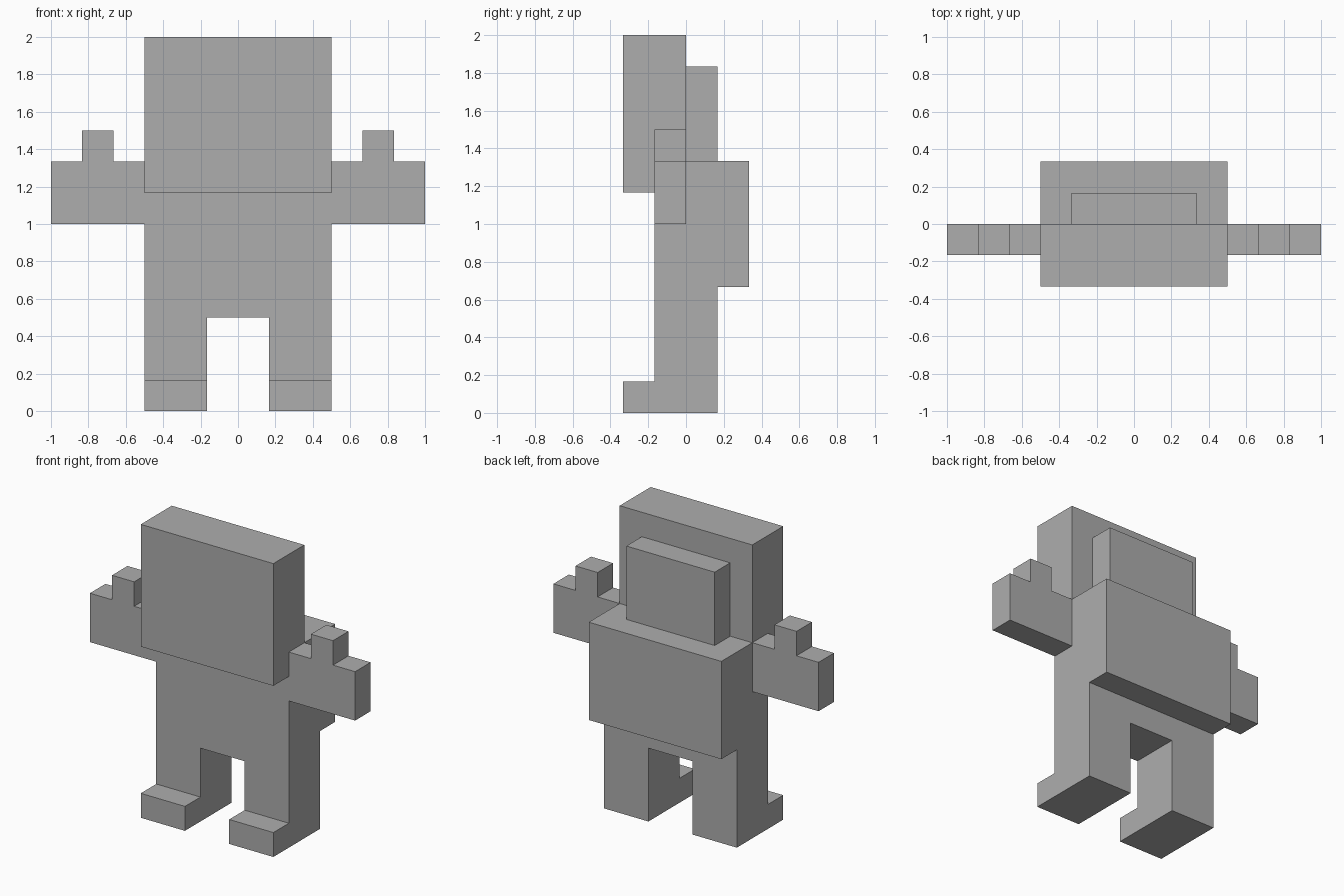
import bpy
import bmesh

cube = bpy.data.objects.get("Cube")
if cube:
    bpy.data.objects.remove(cube, do_unlink=True)

U = 1 / 6  # block size of the figure

grey = bpy.data.materials.new("plain grey")
grey.use_nodes = True
colour = (0.42, 0.42, 0.42, 1)
grey.diffuse_color = colour
grey.node_tree.nodes["Principled BSDF"].inputs["Base Color"].default_value = colour


def extrude_profile(name, points, axis, start, end):
    """Extrude an outline along x (points are y, z) or along y (points are x, z)."""
    bm = bmesh.new()

    def place(p, d):
        return (d * U, p[0] * U, p[1] * U) if axis == "x" else (p[0] * U, d * U, p[1] * U)

    face = bm.faces.new([bm.verts.new(place(p, start)) for p in points])
    result = bmesh.ops.extrude_face_region(bm, geom=[face])
    for v in result["geom"]:
        if isinstance(v, bmesh.types.BMVert):
            v.co["xyz".index(axis)] = end * U
    bmesh.ops.recalc_face_normals(bm, faces=bm.faces)
    mesh = bpy.data.meshes.new(name)
    bm.to_mesh(mesh)
    bm.free()
    mesh.materials.append(grey)
    obj = bpy.data.objects.new(name, mesh)
    bpy.context.collection.objects.link(obj)
    return obj


def rectangle(a0, a1, z0, z1):
    return [(a0, z0), (a1, z0), (a1, z1), (a0, z1)]


# Torso and backpack share one side outline, notched where the head sits
extrude_profile("torso_with_backpack",
                [(-1, 3), (1, 3), (1, 4), (2, 4), (2, 8), (0, 8), (0, 7), (-1, 7)],
                "x", -3, 3)

# Large flat head with a smaller block behind it
extrude_profile("head", rectangle(-2, 0, 7, 12), "x", -3, 3)
extrude_profile("head_back", rectangle(0, 1, 8, 11), "x", -2, 2)

# Limbs, one for each side
arm = [(3, 6), (6, 6), (6, 8), (5, 8), (5, 9), (4, 9), (4, 8), (3, 8)]
leg = [(-2, 0), (1, 0), (1, 3), (-1, 3), (-1, 1), (-2, 1)]
for side, s in (("left", 1), ("right", -1)):
    extrude_profile(side + "_arm", [(s * x, z) for x, z in arm], "y", -1, 0)
    extrude_profile(side + "_leg", leg, "x", s * 1, s * 3)
